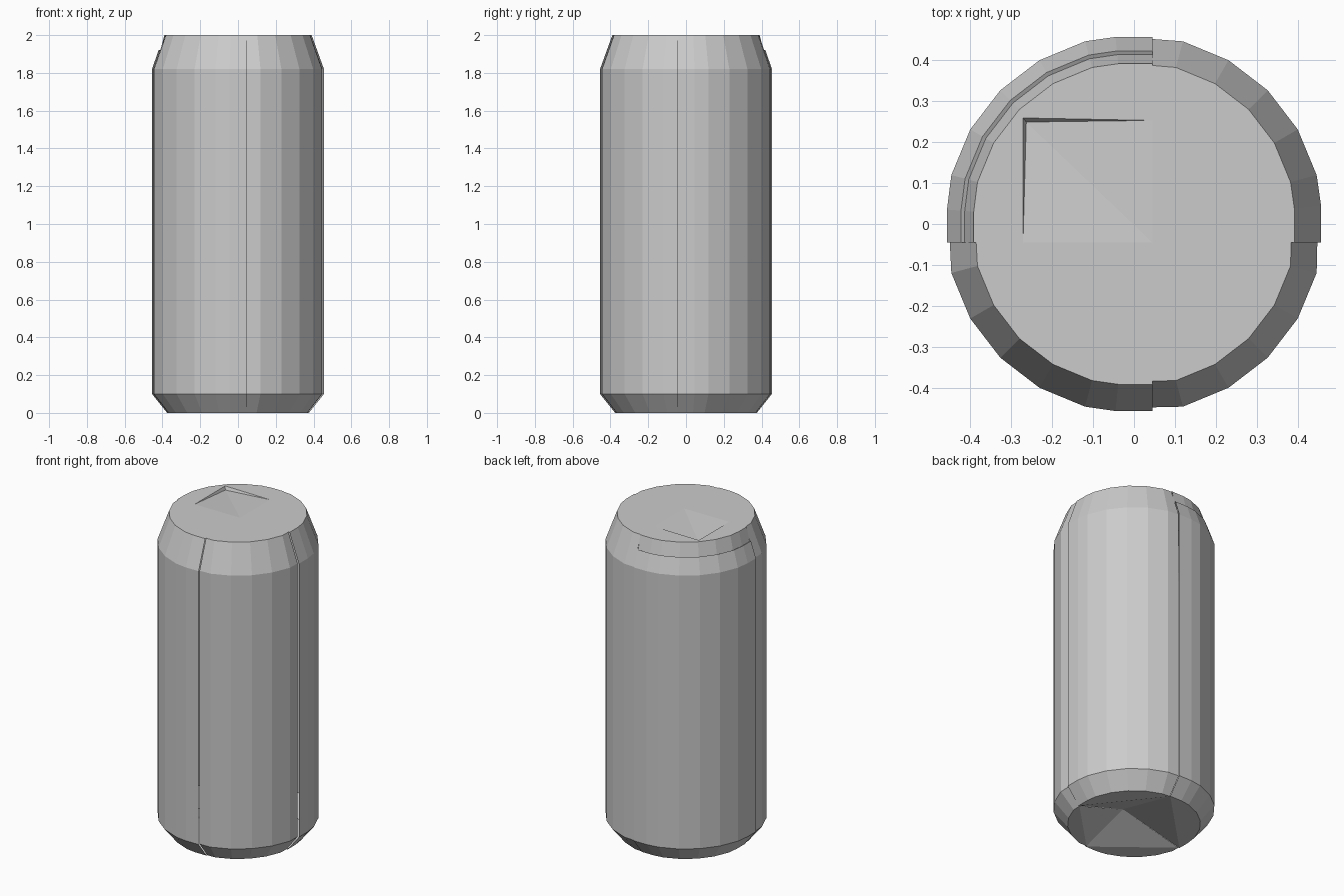
import bpy, bmesh
from math import cos, sin, radians

if "Cube" in bpy.data.objects:
    bpy.data.objects.remove(bpy.data.objects["Cube"])

SX, SY = 0.045, -0.045      # seam lines dividing the can into quarters
R = 0.46


def arc(start):
    # five facet corners inside one quarter (24-sided can)
    return [(R * cos(radians(start + a)), R * sin(radians(start + a))) for a in range(15, 90, 15)]


# plan outline of each quarter, counter-clockwise; ends lie on the seams
outlines = {
    "back_right": [(0.455, SY), (0.455, 0.045)] + arc(0) + [(SX, 0.45)],
    "back_left": [(SX, 0.455), (-0.045, 0.455)] + arc(90) + [(-0.455, 0.035), (-0.455, SY)],
    "front_left": [(-0.448, SY)] + arc(180) + [(-0.045, -0.455), (SX, -0.455)],
    "front_right": [(SX, -0.446)] + arc(270) + [(0.446, SY)],
}


def scaled(pts, s):
    # shrink the outline while keeping its ends on the seam lines
    out = [[x * s, y * s] for x, y in pts]
    for i in (0, -1):
        k = 0 if pts[i][0] == SX else 1
        out[i][k] = pts[i][k]
    return out


def build_quarter(name, pts):
    bm = bmesh.new()
    profile = [(0.825, 0), (1, 0.1), (1, 1.82)]
    if name == "back_left":
        # small ledge in the shoulder of this quarter
        profile += [(0.925, 1.92), (0.905, 1.915)]
    profile += [(0.857, 2)]
    rings = [[bm.verts.new((x, y, z)) for x, y in scaled(pts, s)] for s, z in profile]
    for a, b in zip(rings, rings[1:]):
        for i in range(len(a) - 1):
            bm.faces.new((a[i], a[i + 1], b[i + 1], b[i]))

    # dished base
    low, top = rings[0], rings[-1]
    apex = bm.verts.new((SX, SY, 0.1))
    bm.faces.new(low[::-1])
    bm.faces.new((apex, low[-1], low[0]))

    # lid
    centre = bm.verts.new((SX, SY, 2))
    if name == "back_left":
        # square tab with a sunken outer corner
        side, back = bm.verts.new((-0.27, SY, 2)), bm.verts.new((SX, 0.252, 2))
        corner = bm.verts.new((-0.27, 0.258, 2))
        sunk = bm.verts.new((-0.262, 0.248, 1.98))
        mid = top[len(top) // 2]
        h = len(top) // 2
        bm.faces.new([back] + top[:h + 1] + [corner])
        bm.faces.new([corner] + top[h:] + [side])
        bm.faces.new((centre, back, sunk))
        bm.faces.new((centre, sunk, side))
        bm.faces.new((back, corner, sunk))
        bm.faces.new((corner, side, sunk))
    else:
        bm.faces.new([centre] + top)

    mesh = bpy.data.meshes.new(name + "_can_quarter")
    bm.to_mesh(mesh)
    bm.free()
    bpy.context.collection.objects.link(bpy.data.objects.new(mesh.name, mesh))


for name, pts in outlines.items():
    build_quarter(name, pts)
